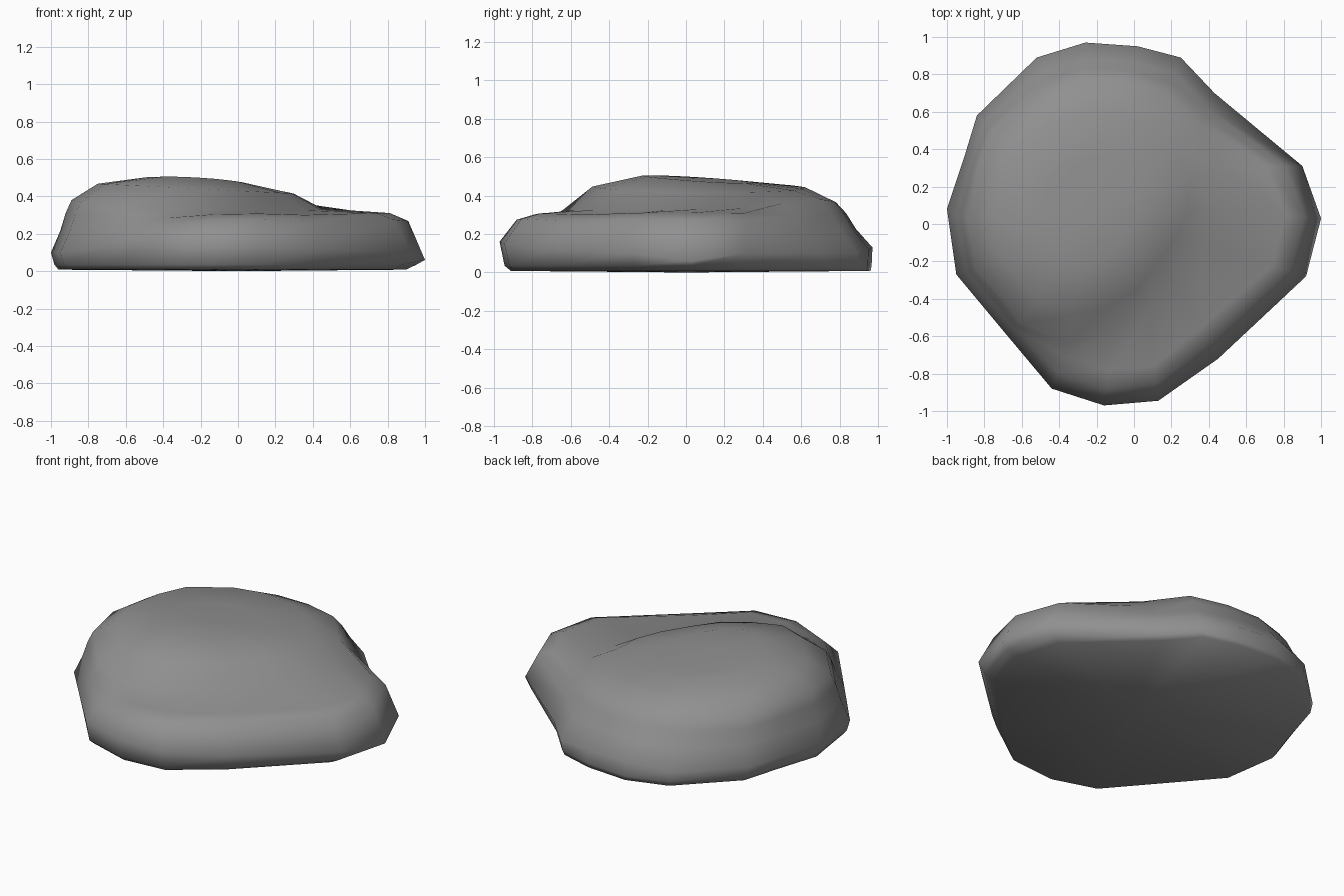
import bpy, bmesh
from mathutils import Vector

if "Cube" in bpy.data.objects:
    bpy.data.objects.remove(bpy.data.objects["Cube"])

# Widest outline of the rock, counter-clockwise from the right
outline = [(1, .03, .06), (.9, .31, .1), (.43, .7, .1), (.25, .89, .1), (.02, .95, .12),
           (-.26, .97, .13), (-.52, .89, .1), (-.84, .58, .1), (-.91, .35, .1),
           (-1, .08, .1), (-.95, -.27, .1), (-.7, -.57, .13), (-.44, -.88, .16),
           (-.16, -.97, .16), (.13, -.945, .15), (.45, -.72, .12), (.92, -.28, .1)]
# Line where the ledge or wall meets the upper mound
foot = [(.44, .08, .33), (.45, .3, .335), (.36, .5, .36), (.17, .7, .38), (-.05, .77, .37),
        (-.27, .78, .365), (-.48, .71, .37), (-.75, .5, .37), (-.84, .28, .38),
        (-.89, .03, .38), (-.84, -.24, .37), (-.6, -.53, .345), (-.35, -.64, .325),
        (-.1, -.57, .325), (.08, -.47, .325), (.22, -.3, .32), (.36, -.1, .325)]
outline = [Vector(p) for p in outline]
foot = [Vector(p) for p in foot]
centre = Vector((-.25, .05, .487))


def base_point(p):
    return Vector((p.x * (.96 if p.x < 0 else .9), p.y * (.94 if p.y < 0 else .99), .008))


def low_edge_point(p):
    q = base_point(p).lerp(p, .55)
    q.z = .035
    return q


def wall_point(p, f, inset, limit, rise, slope):
    t = min(limit, inset / (f - p).to_2d().length)
    q = p.lerp(f, t)
    q.z = p.z + (f.z - p.z) * (rise - slope * t)
    return q


def crest_point(f):
    q = f.lerp(centre, .22)
    q.z = .43 - .05 * q.x
    return q


def inner_point(f):
    q = f.lerp(centre, .6)
    q.z = .479 - .04 * q.x - .06 * q.y
    return q


# Rings from the underside up to the summit
pairs = list(zip(outline, foot))
rings = [[base_point(p) for p in outline], [low_edge_point(p) for p in outline], outline,
         [wall_point(p, f, .09, .45, .97, 1.25) for p, f in pairs],
         [wall_point(p, f, .19, .72, 1.08, .45) for p, f in pairs],
         foot, [crest_point(f) for f in foot], [inner_point(f) for f in foot]]

bm = bmesh.new()
loops = [[bm.verts.new(p) for p in ring] for ring in rings]
n = len(outline)
for a, b in zip(loops, loops[1:]):
    for i in range(n):
        j = (i + 1) % n
        bm.faces.new((a[i], a[j], b[j], b[i]))

# Underside and summit caps
under, summit = bm.verts.new((0, 0, 0)), bm.verts.new(centre)
for i in range(n):
    j = (i + 1) % n
    bm.faces.new((loops[0][j], loops[0][i], under))
    bm.faces.new((loops[-1][i], loops[-1][j], summit))
bmesh.ops.recalc_face_normals(bm, faces=bm.faces)
for f in bm.faces:
    f.smooth = True

mesh = bpy.data.meshes.new("rock")
bm.to_mesh(mesh)
bm.free()
rock = bpy.data.objects.new("rock", mesh)
bpy.context.collection.objects.link(rock)

# Dark grey stone
stone = bpy.data.materials.new("dark_stone")
stone.diffuse_color = (.28, .28, .28, 1)
stone.use_nodes = True
stone.node_tree.nodes["Principled BSDF"].inputs["Base Color"].default_value = stone.diffuse_color
mesh.materials.append(stone)
